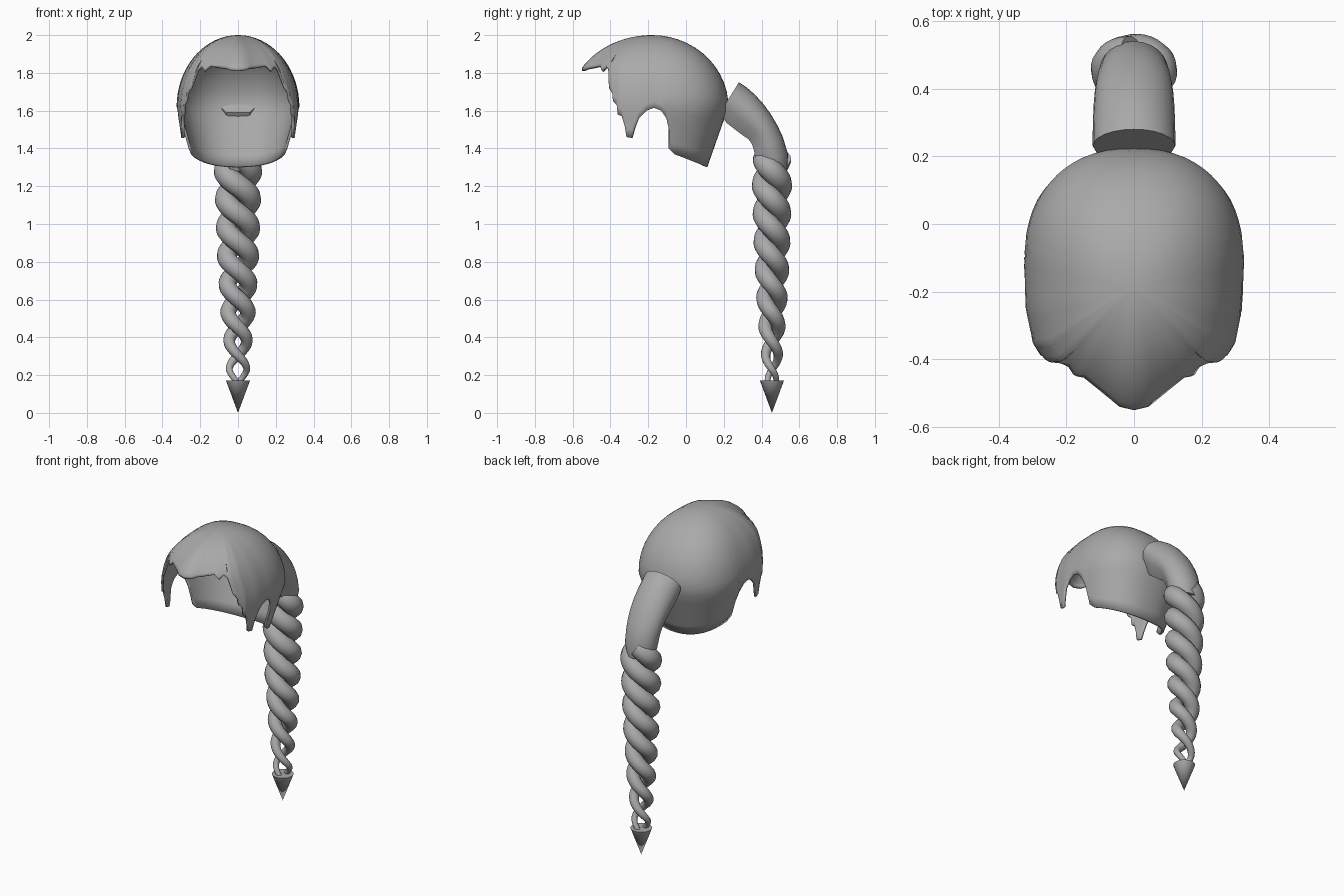
import bpy, bmesh, math
from mathutils import Vector

cube = bpy.data.objects.get("Cube")
if cube:
    bpy.data.objects.remove(cube)

GREY = (0.4, 0.4, 0.4, 1)
grey = bpy.data.materials.new("hair grey")
grey.use_nodes = True
grey.diffuse_color = GREY
grey.node_tree.nodes["Principled BSDF"].inputs["Base Color"].default_value = GREY


def add(name, data):
    ob = bpy.data.objects.new(name, data)
    bpy.context.collection.objects.link(ob)
    data.materials.append(grey)
    return ob


def finish(name, bm, angle):
    mesh = bpy.data.meshes.new(name)
    bm.to_mesh(mesh)
    bm.free()
    ob = add(name, mesh)
    bpy.ops.object.select_all(action="DESELECT")
    ob.select_set(True)
    bpy.context.view_layer.objects.active = ob
    bpy.ops.object.shade_smooth_by_angle(angle=math.radians(angle))
    return ob


def lerp(table, v):
    for (a, p), (b, q) in zip(table, table[1:]):
        if a <= v <= b:
            return p + (q - p) * (v - a) / (b - a)
    return table[0][1] if v < table[0][0] else table[-1][1]


# Hair cap: plan outline in front of the ears, and hem height, both by depth
FRONT = [(-.55, 0), (-.54, .05), (-.5, .11), (-.45, .2), (-.4, .27),
         (-.35, .3), (-.25, .32), (-.12, .325)]
HEM = [(-.55, 1.81), (-.52, 1.825), (-.46, 1.84), (-.445, 1.81), (-.425, 1.835),
       (-.412, 1.82), (-.408, 1.72), (-.39, 1.69), (-.387, 1.65), (-.367, 1.63),
       (-.362, 1.58), (-.34, 1.57), (-.325, 1.52), (-.315, 1.46), (-.285, 1.455),
       (-.27, 1.51), (-.25, 1.56), (-.21, 1.6), (-.17, 1.615), (-.13, 1.6),
       (-.1, 1.56), (-.08, 1.5), (-.07, 1.4), (-.03, 1.37), (.225, 1.3)]
CENTRE, TOP, WIDEST, ROWS = -.18, 2.0, 1.62, 18


def half_width(s):
    if s < -.12:
        return lerp(FRONT, s)
    return .325 * max(0, 1 - ((s + .12) / .345) ** 2.3) ** (1 / 2.3)


def cap_point(s, side, z):
    if z > WIDEST:
        e = max(0, 1 - ((z - WIDEST) / (TOP - WIDEST)) ** 2) ** .5
        depth = min(1, 1.2 * e) if s < CENTRE else e
    else:
        e = 1 - (WIDEST - z) * (.87 if s > -.17 else .25)
        depth = e if s > CENTRE else 1
    return (side * half_width(s) * e, CENTRE + (s - CENTRE) * depth, z)


back = [-.12 + .345 * math.sin(i * math.pi / 32) for i in range(3, 17)]
depths = sorted({round(s, 4) for s in [h[0] for h in HEM] + [f[0] for f in FRONT] + back})
ring = [(s, 1) for s in depths] + [(s, -1) for s in depths[-2:0:-1]]
bm = bmesh.new()
columns = []
for s, side in ring:
    low = lerp(HEM, s)
    columns.append([bm.verts.new(cap_point(s, side, low + (TOP - low) * math.sin(k / ROWS * math.pi / 2)))
                    for k in range(ROWS + 1)])
for a, b in zip(columns, columns[1:] + columns[:1]):
    for k in range(ROWS):
        bm.faces.new((a[k], b[k], b[k + 1], a[k + 1]))
bmesh.ops.remove_doubles(bm, verts=bm.verts, dist=.0004)
cap = finish("hair_cap", bm, 50)
shell = cap.modifiers.new("thickness", "SOLIDIFY")
shell.thickness, shell.offset = .014, -1

# Ponytail root: rounded top and flat tapered underside swept along an arc
section = [(math.cos(i * math.pi / 12), math.sin(i * math.pi / 12)) for i in range(13)]
section += [(-.9, -.4), (-.5, -1), (.5, -1), (.9, -.4)]
# each stop: depth and height of the upper edge, then of the lower edge, then half width
stops = [(.28, 1.75, .18, 1.59, .122), (.325, 1.72, .215, 1.535, .122),
         (.365, 1.685, .26, 1.5, .121), (.41, 1.635, .3, 1.47, .119),
         (.45, 1.58, .33, 1.45, .116), (.485, 1.52, .348, 1.425, .112),
         (.513, 1.46, .36, 1.39, .107), (.54, 1.37, .37, 1.33, .1),
         (.535, 1.29, .39, 1.28, .08)]
bm = bmesh.new()
rings = []
for ty, tz, by, bz, w in stops:
    up = Vector((0, by, bz)).lerp(Vector((0, ty, tz)), .5)
    half = Vector((0, ty - by, tz - bz)) / 2
    rings.append([bm.verts.new(up + half * v + Vector((w * u, 0, 0))) for u, v in section])
for a, b in zip(rings, rings[1:]):
    for i in range(len(section)):
        j = (i + 1) % len(section)
        bm.faces.new((a[i], a[j], b[j], b[i]))
bm.faces.new(rings[0])
bm.faces.new(rings[-1])
bmesh.ops.recalc_face_normals(bm, faces=bm.faces)
finish("ponytail_root", bm, 35)

# Two strands twisted around each other, thinning towards the tip
BRAID_Y = .455
REACH = [(.15, .03), (.23, .047), (.375, .046), (.53, .052), (.84, .06), (1.36, .068)]
THICK = [(.15, .014), (.23, .018), (.375, .031), (.53, .042), (.84, .053), (1.3, .062), (1.37, .05)]
for name, phase in (("braid_strand_left", 0), ("braid_strand_right", math.pi)):
    curve = bpy.data.curves.new(name, "CURVE")
    curve.dimensions = "3D"
    curve.bevel_depth, curve.bevel_resolution = 1, 4
    curve.use_fill_caps = True
    steps = 110
    line = curve.splines.new("POLY")
    line.points.add(steps)
    for i, p in enumerate(line.points):
        z = .15 + 1.2 * i / steps
        a = phase + math.pi * (.23 - z) / .15
        r = lerp(REACH, z)
        p.co = (r * math.cos(a), BRAID_Y + .72 * r * math.sin(a), z, 1)
        p.radius = lerp(THICK, z)
    line.use_smooth = True
    add(name, curve)

# Pointed tip
bm = bmesh.new()
bmesh.ops.create_cone(bm, cap_ends=True, segments=20, radius1=0, radius2=.064, depth=.172)
bmesh.ops.remove_doubles(bm, verts=bm.verts, dist=.0001)
bmesh.ops.translate(bm, verts=bm.verts, vec=(0, BRAID_Y, .086))
finish("braid_tip", bm, 40)
